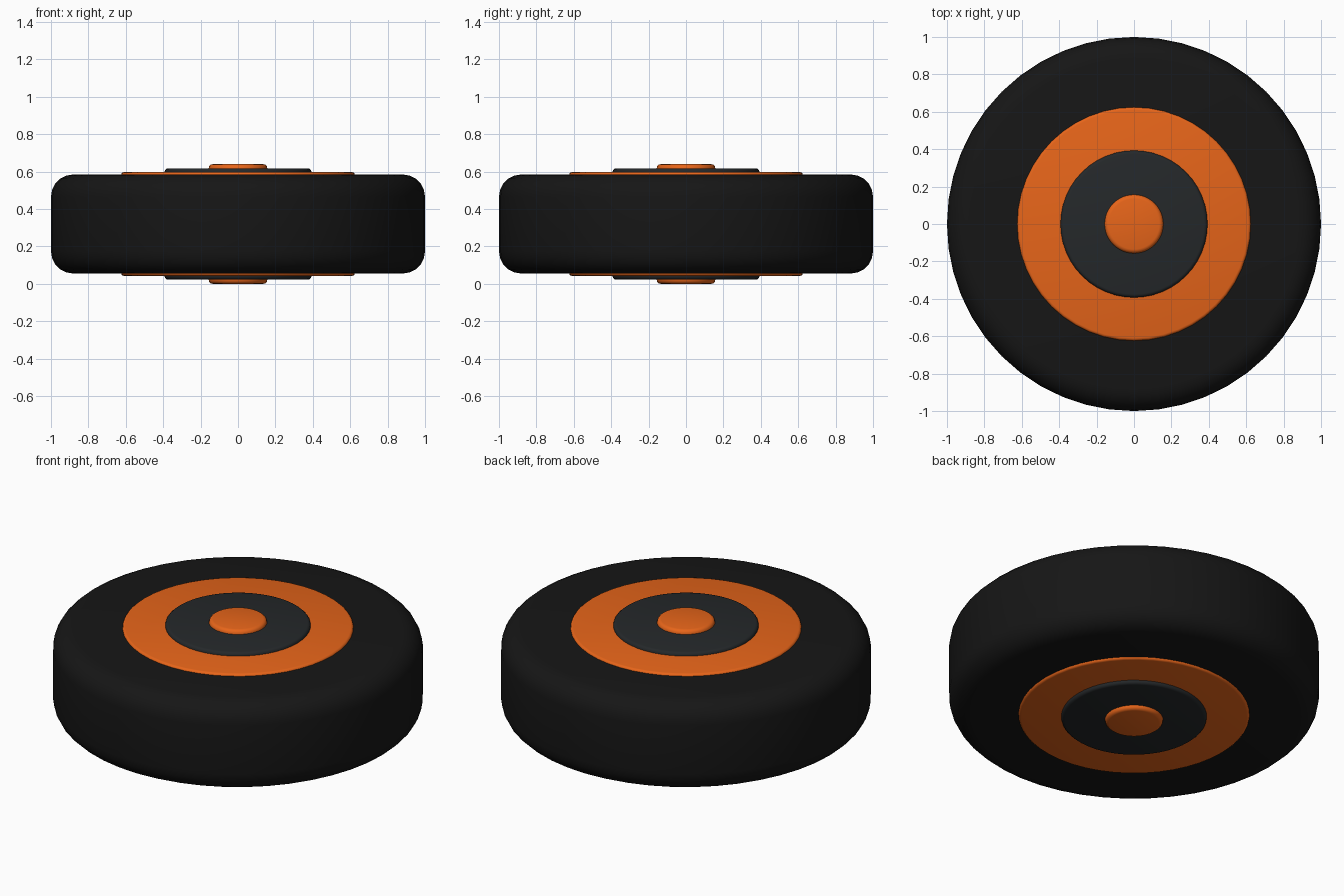
import bpy
from math import radians

if "Cube" in bpy.data.objects:
    bpy.data.objects.remove(bpy.data.objects["Cube"])

MID_Z = 0.32


def material(name, rgb):
    m = bpy.data.materials.new(name)
    m.diffuse_color = (*rgb, 1)
    m.use_nodes = True
    m.node_tree.nodes["Principled BSDF"].inputs["Base Color"].default_value = m.diffuse_color
    return m


rubber = material("rubber", (0.008, 0.008, 0.008))
orange = material("orange", (0.80, 0.13, 0.01))
charcoal = material("charcoal", (0.018, 0.021, 0.023))


def disc(name, radius, height, bevel, segments, mat):
    """Rounded-edge cylinder centred on the wheel's mid plane."""
    bpy.ops.mesh.primitive_cylinder_add(vertices=48, radius=radius, depth=height,
                                        location=(0, 0, MID_Z))
    ob = bpy.context.object
    ob.name = name
    ob.data.materials.append(mat)
    mod = ob.modifiers.new("rounded_edge", 'BEVEL')
    mod.width = bevel
    mod.segments = segments
    mod.limit_method = 'ANGLE'
    mod.angle_limit = radians(40)
    bpy.ops.object.modifier_apply(modifier=mod.name)
    bpy.ops.object.shade_smooth_by_angle(angle=radians(35))
    return ob


# Tyre, then the stepped rim, hub and axle cap showing on both faces
disc("tyre", 1.0, 0.53, 0.12, 5, rubber)
disc("rim", 0.625, 0.555, 0.015, 3, orange)
disc("hub", 0.393, 0.594, 0.018, 3, charcoal)
disc("axle_cap", 0.157, 0.64, 0.022, 3, orange)
